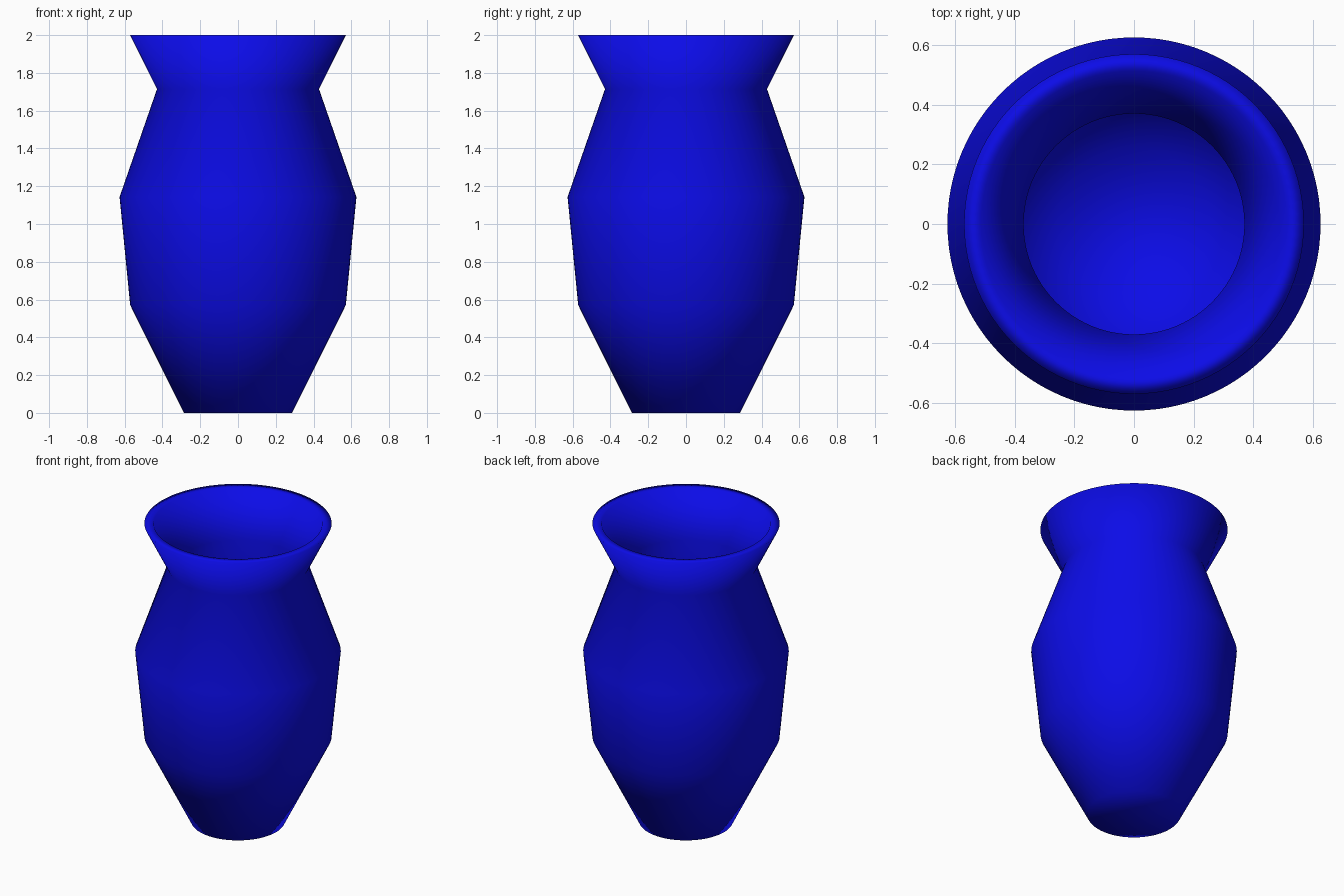
import bpy, bmesh, math

if "Cube" in bpy.data.objects:
    bpy.data.objects.remove(bpy.data.objects["Cube"])

SEGMENTS = 96

# Closed wall profile (radius, height): outside going up, then inside going down
outside = [(0.286, 0.0), (0.571, 0.571), (0.627, 1.143), (0.429, 1.714), (0.571, 2.0)]
inside = [(0.514, 2.0), (0.371, 1.714), (0.57, 1.143), (0.514, 0.571), (0.257, 0.057)]

# Glaze colour
glaze = bpy.data.materials.new("deep blue glaze")
glaze.diffuse_color = (0.004, 0.004, 0.9, 1.0)
glaze.use_nodes = True
glaze.node_tree.nodes["Principled BSDF"].inputs["Base Color"].default_value = glaze.diffuse_color

# Spin the profile into rings and bridge them
bm = bmesh.new()
rings = []
for radius, height in outside + inside:
    rings.append([bm.verts.new((radius * math.cos(a), radius * math.sin(a), height))
                  for a in (2 * math.pi * i / SEGMENTS for i in range(SEGMENTS))])
for low, high in zip(rings, rings[1:]):
    for i in range(SEGMENTS):
        j = (i + 1) % SEGMENTS
        bm.faces.new((low[i], low[j], high[j], high[i]))

# Base underneath and floor inside
bm.faces.new(list(reversed(rings[0])))
bm.faces.new(rings[-1])
bmesh.ops.recalc_face_normals(bm, faces=bm.faces)
for face in bm.faces:
    face.smooth = True

mesh = bpy.data.meshes.new("vase")
bm.to_mesh(mesh)
bm.free()
mesh.materials.append(glaze)
vase = bpy.data.objects.new("vase", mesh)
bpy.context.collection.objects.link(vase)
